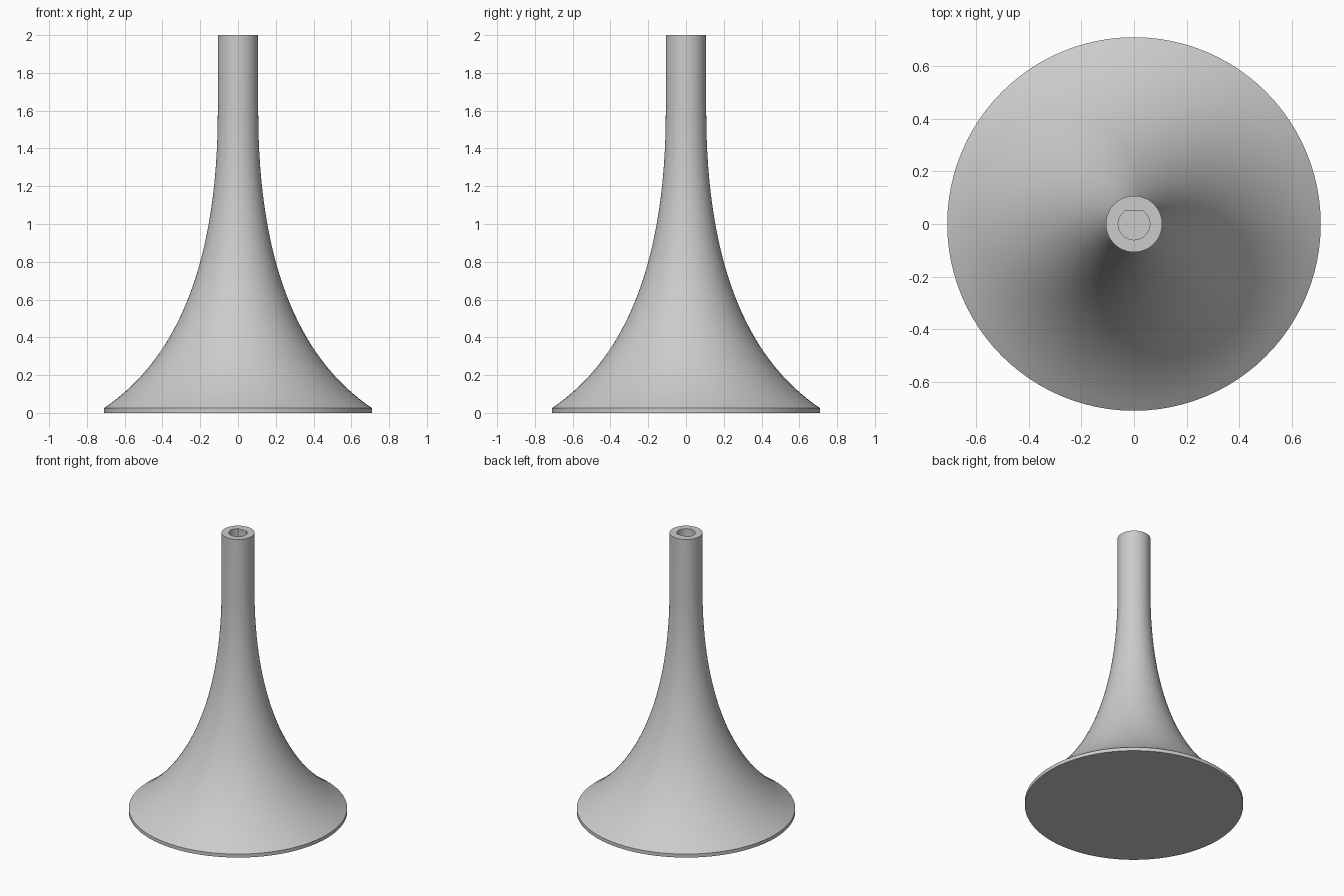
import bpy, bmesh, math

cube = bpy.data.objects.get("Cube")
if cube:
    bpy.data.objects.remove(cube)

SEGMENTS = 96
NECK_R, BASE_R, HOLE_R = 0.107, 0.71, 0.06
RIM_Z, NECK_Z, TOP_Z, HOLE_Z = 0.025, 1.6, 2.0, 1.6
FLAT_Y = 0.05      # flat side of the D-shaped socket
PULL_Z = 0.43      # control height of the flare curve
FLARE_STEPS = 32


def ring(bm, radius, z, y_limit=None):
    """Circle of vertices, optionally flattened on its +y side."""
    verts = []
    for i in range(SEGMENTS):
        a = math.tau * i / SEGMENTS
        y = radius * math.sin(a)
        if y_limit is not None:
            y = min(y, y_limit)
        verts.append(bm.verts.new((radius * math.cos(a), y, z)))
    return verts


def bridge(bm, lower, upper):
    for i in range(SEGMENTS):
        j = (i + 1) % SEGMENTS
        bm.faces.new((lower[i], lower[j], upper[j], upper[i]))


# Outer profile: base rim, curved flare, straight neck
profile = [(BASE_R, 0)]
for i in range(FLARE_STEPS + 1):
    t = 1 - i / FLARE_STEPS
    r = NECK_R + (BASE_R - NECK_R) * t * t
    z = NECK_Z * (1 - t) ** 2 + 2 * t * (1 - t) * PULL_Z + RIM_Z * t * t
    profile.append((r, z))
profile.append((NECK_R, TOP_Z))

bm = bmesh.new()
rings = [ring(bm, r, z) for r, z in profile]

# D-shaped socket sunk into the top
rings += [ring(bm, HOLE_R, z, FLAT_Y) for z in (TOP_Z, HOLE_Z)]
for lower, upper in zip(rings, rings[1:]):
    bridge(bm, lower, upper)

# Closed underside and socket floor
bm.faces.new(rings[0][::-1])
bm.faces.new(rings[-1])

mesh = bpy.data.meshes.new("flared_stand")
bm.to_mesh(mesh)
bm.free()
stand = bpy.data.objects.new("flared_stand", mesh)
bpy.context.collection.objects.link(stand)

# Single grey material
grey = bpy.data.materials.new("light_grey")
grey.use_nodes = True
color = (0.6, 0.6, 0.6, 1)
grey.diffuse_color = color
grey.node_tree.nodes["Principled BSDF"].inputs["Base Color"].default_value = color
mesh.materials.append(grey)

# Smooth flare with crisp rims
bpy.ops.object.select_all(action="DESELECT")
stand.select_set(True)
bpy.context.view_layer.objects.active = stand
bpy.ops.object.shade_smooth_by_angle(angle=math.radians(30))
